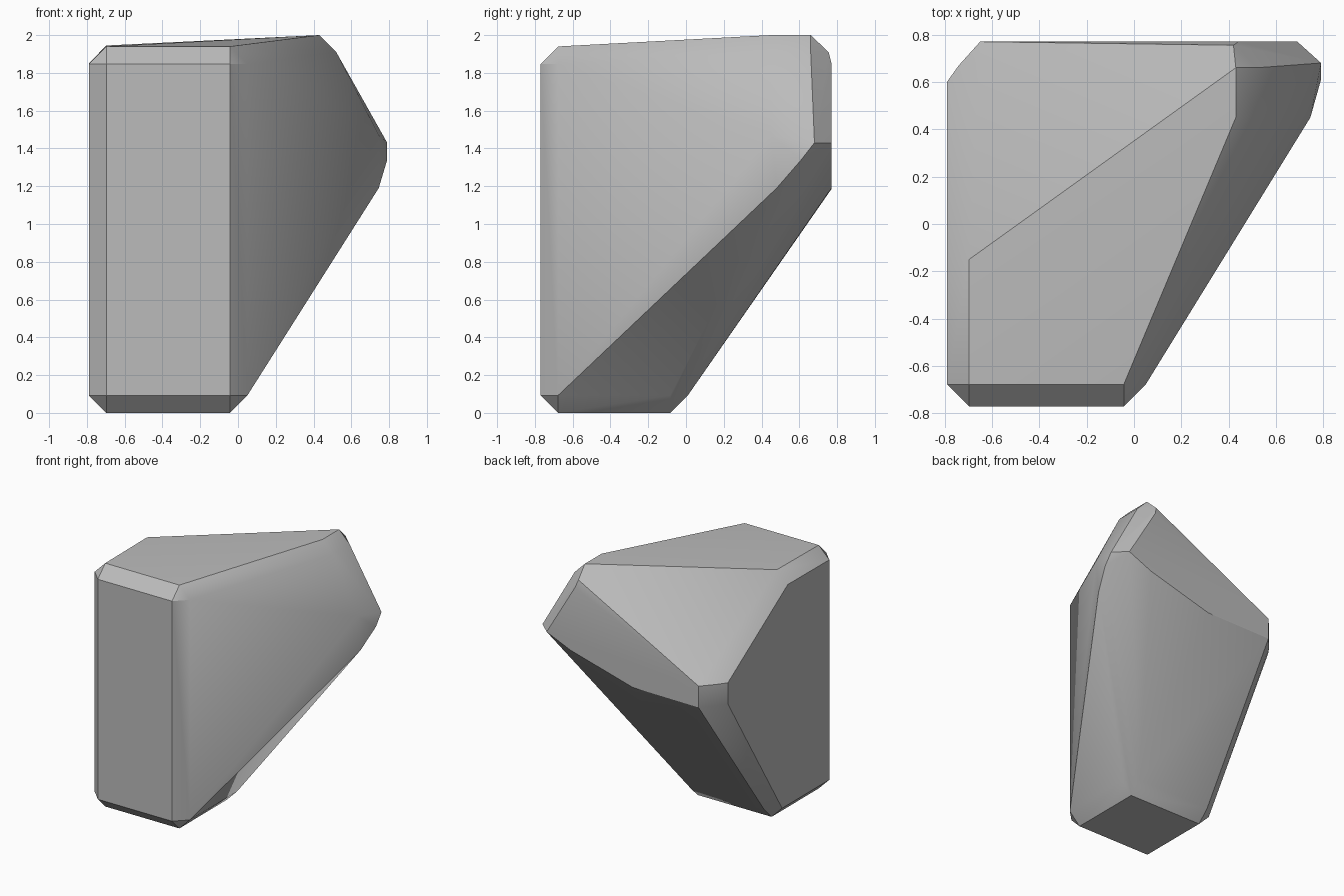
import bpy
import bmesh

cube = bpy.data.objects.get("Cube")
if cube:
    bpy.data.objects.remove(cube, do_unlink=True)

BEVEL = 0.093
LEFT, RIGHT, FRONT, BACK = -0.79, 0.05, -0.77, 0.77
points = []


def chamfered_corner(x, y, z, inward):
    """Three points that cut a box corner back along each of its faces."""
    corner = (x, y, z)
    for face in range(3):
        points.append(tuple(c if axis == face else c + BEVEL * inward[axis]
                            for axis, c in enumerate(corner)))


# Regular corners: front pillar top and bottom, then the rear of the foot
for x, side in ((LEFT, 1), (RIGHT, -1)):
    chamfered_corner(x, FRONT, 0, (side, 1, 1))
    chamfered_corner(x, FRONT, 1.94, (side, 1, -1))
    chamfered_corner(x, 0.01, 0, (side, -1, 1))

# Rear end of the left top bevel
points += [(LEFT + BEVEL, -0.15, 1.945), (LEFT, -0.155, 1.85)]

# Blunt rear left edge
for z in (1.185, 1.355):
    points += [(LEFT, 0.6, z), (-0.74, 0.67, z), (-0.65, BACK, z)]

# Rear right peak of the top
points += [(0.43, 0.45, 2), (0.43, 0.66, 2),
           (0.52, 0.45, 1.91), (0.52, 0.66, 1.91),
           (0.42, 0.755, 1.91), (0.44, BACK, 1.85)]

# Overhanging right point
points += [(0.79, 0.68, 1.43), (0.79, 0.61, 1.34),
           (0.745, 0.48, 1.19), (0.745, 0.45, 1.47)]

# Lower rim of the back face
points += [(0.69, BACK, 1.43), (0.48, BACK, 1.34), (-0.07, BACK, 1.19)]

# Wrap the points into one solid boulder
bm = bmesh.new()
for p in points:
    bm.verts.new(p)
hull = bmesh.ops.convex_hull(bm, input=bm.verts[:])
loose = [g for g in hull["geom_interior"] + hull["geom_unused"]
         if isinstance(g, bmesh.types.BMVert)]
bmesh.ops.delete(bm, geom=list(set(loose)), context='VERTS')
bmesh.ops.dissolve_limit(bm, angle_limit=0.02, verts=bm.verts[:], edges=bm.edges[:])
bmesh.ops.recalc_face_normals(bm, faces=bm.faces[:])
mesh = bpy.data.meshes.new("boulder")
bm.to_mesh(mesh)
bm.free()

boulder = bpy.data.objects.new("boulder", mesh)
bpy.context.collection.objects.link(boulder)

# Plain stone colour
stone = bpy.data.materials.new("stone grey")
stone.use_nodes = True
color = (0.5, 0.5, 0.5, 1)
stone.diffuse_color = color
stone.node_tree.nodes["Principled BSDF"].inputs["Base Color"].default_value = color
mesh.materials.append(stone)

# Smooth the shallow folds, keep the chamfers crisp
bpy.context.view_layer.objects.active = boulder
boulder.select_set(True)
bpy.ops.object.shade_smooth_by_angle(angle=0.52)
